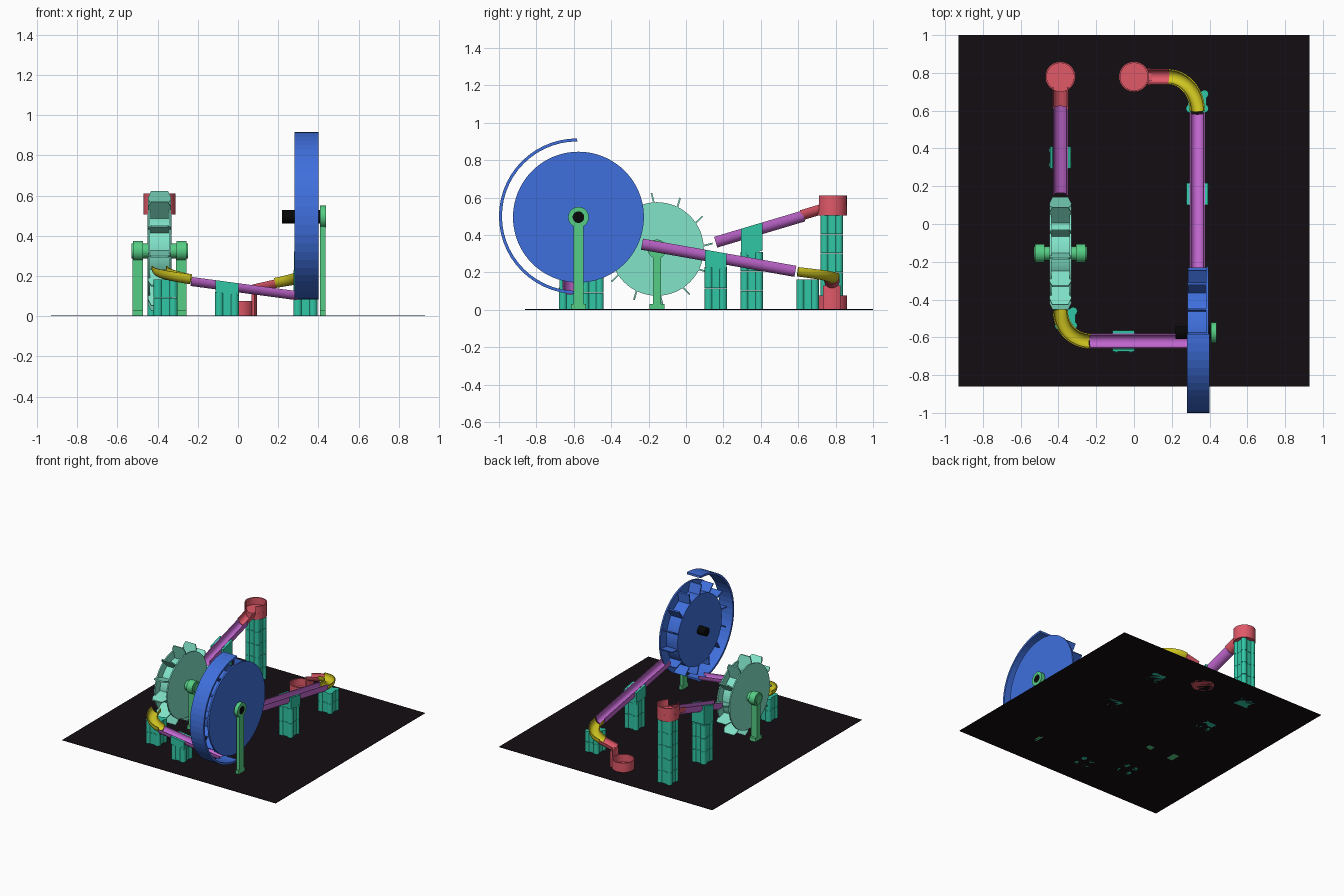
import bpy, bmesh
from math import sin, cos, pi, radians
from mathutils import Vector as V, Matrix

if "Cube" in bpy.data.objects:
    bpy.data.objects.remove(bpy.data.objects["Cube"])

COL = dict(base=(.007, .004, .006), blue=(.05, .16, .72), teal=(.03, .57, .38), mint=(.22, .77, .58),
           green=(.09, .61, .23), purple=(.55, .14, .64), yellow=(.65, .58, .015), red=(.75, .10, .14),
           black=(.002, .002, .002))
MATS = {}
for k, c in COL.items():
    MATS[k] = bpy.data.materials.new(k)
    MATS[k].diffuse_color = (*c, 1)


def finish(name, bm, mat, smooth=True):
    bmesh.ops.recalc_face_normals(bm, faces=bm.faces)
    me = bpy.data.meshes.new(name)
    bm.to_mesh(me)
    bm.free()
    ob = bpy.data.objects.new(name, me)
    bpy.context.collection.objects.link(ob)
    me.materials.append(MATS[mat])
    if smooth:
        bpy.ops.object.select_all(action='DESELECT')
        ob.select_set(True)
        bpy.context.view_layer.objects.active = ob
        bpy.ops.object.shade_smooth_by_angle(angle=radians(30))
    return ob


def box(bm, lo, hi):
    lo, hi = V(lo), V(hi)
    m = Matrix.Translation((lo + hi) / 2) @ Matrix.Diagonal((*(hi - lo), 1))
    bmesh.ops.create_cube(bm, size=1, matrix=m)


def cyl(bm, c, r, d, axis='Z', seg=48):
    rot = Matrix.Rotation(pi / 2, 4, 'Y') if axis == 'X' else Matrix()
    bmesh.ops.create_cone(bm, cap_ends=True, segments=seg, radius1=r, radius2=r, depth=d,
                          matrix=Matrix.Translation(c) @ rot)


def sweep(bm, pts, prof, lateral=None, upright=False, closed=False):
    """Closed profile (sideways, up) carried along a path."""
    pts = [V(p) for p in pts]
    n, rings = len(pts), []
    for i, p in enumerate(pts):
        a = pts[(i - 1) % n] if closed else pts[max(i - 1, 0)]
        b = pts[(i + 1) % n] if closed else pts[min(i + 1, n - 1)]
        t = (b - a).normalized()
        lat = V(lateral) if lateral else t.cross(V((0, 0, 1))).normalized()
        up = V((0, 0, 1)) if upright else lat.cross(t)
        rings.append([bm.verts.new(p + lat * s + up * h) for s, h in prof])
    m = len(prof)
    for i in range(n if closed else n - 1):
        r0, r1 = rings[i], rings[(i + 1) % n]
        for j in range(m):
            bm.faces.new((r0[j], r0[(j + 1) % m], r1[(j + 1) % m], r1[j]))
    if not closed:
        bm.faces.new(rings[0])
        bm.faces.new(rings[-1][::-1])


def channel(w, h, t=.007, seg=12):
    """U-shaped trough section, top edge at zero."""
    s = max(h - w, .004)
    arc = [(-cos(pi * i / seg), -sin(pi * i / seg)) for i in range(seg + 1)]
    out = [(-w, 0)] + [(w * a, -s + (h - s) * b) for a, b in arc] + [(w, 0)]
    inn = [(-w + t, 0)] + [((w - t) * a, -s + (h - s - t) * b) for a, b in arc] + [(w - t, 0)]
    return out + inn[::-1]


def arc_xy(c, r, a0, a1, z, n=24):
    return [(c[0] + r * cos(radians(a0 + (a1 - a0) * i / n)),
             c[1] + r * sin(radians(a0 + (a1 - a0) * i / n)), z) for i in range(n + 1)]


def paddles(bm, c, outline, count, lean, thick):
    """Flat blades (x, radius) repeated around an x axle."""
    for k in range(count):
        a = pi / 2 + 2 * pi * k / count
        d, t = V((0, cos(a), sin(a))), V((0, -sin(a), cos(a)))
        r0 = outline[0][1]
        loops = [[bm.verts.new(V(c) + V((x, 0, 0)) + d * r + t * (lean * (r - r0) + s * thick / 2))
                  for x, r in outline] for s in (-1, 1)]
        m = len(outline)
        for j in range(m):
            bm.faces.new((loops[0][j], loops[0][(j + 1) % m], loops[1][(j + 1) % m], loops[1][j]))
        bm.faces.new(loops[0][::-1])
        bm.faces.new(loops[1])


def tower(name, x, y, h):
    """Stacked blocks with four round corner columns."""
    bm = bmesh.new()
    n = max(1, round(h / .11))
    for i in range(n):
        z0, z1 = h * i / n, h * (i + 1) / n - .002
        box(bm, (x - .05, y - .05, z0), (x + .05, y + .05, z1))
        for sx in (-1, 1):
            for sy in (-1, 1):
                cyl(bm, (x + sx * .038, y + sy * .038, (z0 + z1) / 2), .022, z1 - z0, seg=20)
    finish(name, bm, 'teal')


def saddle(name, a, b, f, h, deep):
    """Cradle gripping the trough at fraction f of its run."""
    a, b = V(a), V(b)
    d = (b - a) * (.058 / (b - a).xy.length)
    p = a.lerp(b, f)
    bm = bmesh.new()
    sweep(bm, [p - d, p + d], [(-.056, 0), (-.041, 0), (-.041, -h * .6), (-.02, -h), (.02, -h),
                               (.041, -h * .6), (.041, 0), (.056, 0), (.056, -deep), (-.056, -deep)], upright=True)
    finish(name, bm, 'teal', False)
    tower(name + '_tower', p.x, p.y, p.z - deep + .01)


# base sheet
bm = bmesh.new()
box(bm, (-.93, -.86, 0), (.93, 1, .003))
finish('base_sheet', bm, 'base', False)

# straight troughs with their cradles
for name, a, b, h, f, deep in (
        ('start_trough', (-.39, .62, .53), (-.39, .15, .39), .06, .57, .15),
        ('return_trough', (.335, -.23, .38), (.335, .59, .235), .06, .475, .09),
        ('front_trough', (-.23, -.62, .195), (.30, -.62, .124), .045, .33, .06)):
    bm = bmesh.new()
    sweep(bm, [a, b], channel(.04, h))
    finish(name, bm, 'purple')
    saddle(name + '_cradle', a, b, f, h, deep)

# curved troughs
for name, c, rx, ry, a0, a1, z0, z1 in (
        ('front_bend', (-.23, -.46), .16, .16, 180, 270, .25, .208),
        ('back_bend', (.18, .60), .155, .18, 0, 90, .228, .19)):
    pts = []
    for i in range(17):
        a = radians(a0 + (a1 - a0) * i / 16)
        pts.append((c[0] + rx * cos(a), c[1] + ry * sin(a), z0 + (z1 - z0) * i / 16))
    bm = bmesh.new()
    sweep(bm, pts, channel(.04, .05))
    finish(name, bm, 'yellow')
tower('front_bend_tower', -.36, -.50, .185)
tower('back_bend_tower', .335, .65, .165)

# start bowl on its tower, open toward the trough
tower('start_tower', -.39, .78, .505)
bm = bmesh.new()
cyl(bm, (-.39, .78, .53), .08, .05)
sweep(bm, arc_xy((-.39, .78), .076, -58, 238, .61), [(-.004, 0), (.004, 0), (.004, -.06), (-.004, -.06)])
sweep(bm, [(-.39, .72, .565), (-.39, .61, .532)], channel(.042, .055))
finish('start_bowl', bm, 'red')

# finish cup with drop chute
bm = bmesh.new()
cyl(bm, (0, .78, .008), .08, .016)
sweep(bm, arc_xy((0, .78), .076, 0, 352.5, .075, 47)[:-1], [(-.004, 0), (.004, 0), (.004, -.075), (-.004, -.075)],
      closed=True)
sweep(bm, arc_xy((0, .78), .082, -30, 30, .13, 12), [(-.004, 0), (.012, 0), (.012, -.13), (-.004, -.13)])
sweep(bm, [(.18, .78, .182), (.07, .78, .157)], channel(.041, .045))
finish('finish_cup', bm, 'red')

# small wheel
C = (-.39, -.155, .325)
bm = bmesh.new()
for s in (-1, 1):
    cyl(bm, (C[0] + s * .053, C[1], C[2]), .25, .01, 'X', 64)
cyl(bm, C, .19, .1, 'X', 64)
paddles(bm, C, [(-.055, .18), (-.058, .265), (-.042, .298), (.042, .298), (.058, .265), (.055, .18)], 12, .25, .009)
finish('small_wheel', bm, 'mint')
bm = bmesh.new()
cyl(bm, C, .022, .22, 'X', 32)
for s in (-1, 1):
    x = C[0] + s * .108
    cyl(bm, (C[0] + s * .098, C[1], C[2]), .037, .085, 'X', 32)
    cyl(bm, (x, C[1], C[2]), .05, .05, 'X', 40)
    box(bm, (x - .026, C[1] - .022, 0), (x + .026, C[1] + .022, C[2]))
    box(bm, (x - .026, C[1] - .04, 0), (x + .026, C[1] + .04, .03))
finish('small_wheel_stand', bm, 'green')

# large wheel: full outer disc, smaller inner drum, lifting blades
C = (.335, -.575, .495)
bm = bmesh.new()
cyl(bm, (.388, C[1], C[2]), .35, .012, 'X', 80)
cyl(bm, (.333, C[1], C[2]), .275, .1, 'X', 64)
paddles(bm, C, [(-.05, .265), (-.05, .345), (.05, .345), (.05, .265)], 14, .35, .01)
finish('large_wheel', bm, 'blue')

# half-round guard behind the large wheel
bm = bmesh.new()
pts = [(.34, -.582 + .418 * cos(a), .5 + .416 * sin(a))
       for a in (radians(90 + 180 * i / 28) for i in range(29))]
sweep(bm, pts, [(-.06, 0), (.06, 0), (.06, .016), (-.06, .016)], lateral=(1, 0, 0))
finish('wheel_guard', bm, 'blue', False)

# axle and stand of the large wheel
bm = bmesh.new()
cyl(bm, (.328, C[1], C[2]), .033, .216, 'X', 40)
finish('large_wheel_axle', bm, 'black')
bm = bmesh.new()
ring = [(.422, C[1] + .043 * cos(2 * pi * i / 40), C[2] + .043 * sin(2 * pi * i / 40)) for i in range(40)]
sweep(bm, ring, [(-.015, -.012), (.015, -.012), (.015, .012), (-.015, .012)], lateral=(1, 0, 0), closed=True)
box(bm, (.408, C[1] - .027, 0), (.436, C[1] + .027, C[2] - .045))
box(bm, (.408, C[1] - .04, 0), (.436, C[1] + .04, .03))
finish('large_wheel_stand', bm, 'green')

for m in bpy.data.materials:
    if m.users and not m.is_grease_pencil:
        m.use_nodes = True
        m.node_tree.nodes["Principled BSDF"].inputs["Base Color"].default_value = m.diffuse_color
